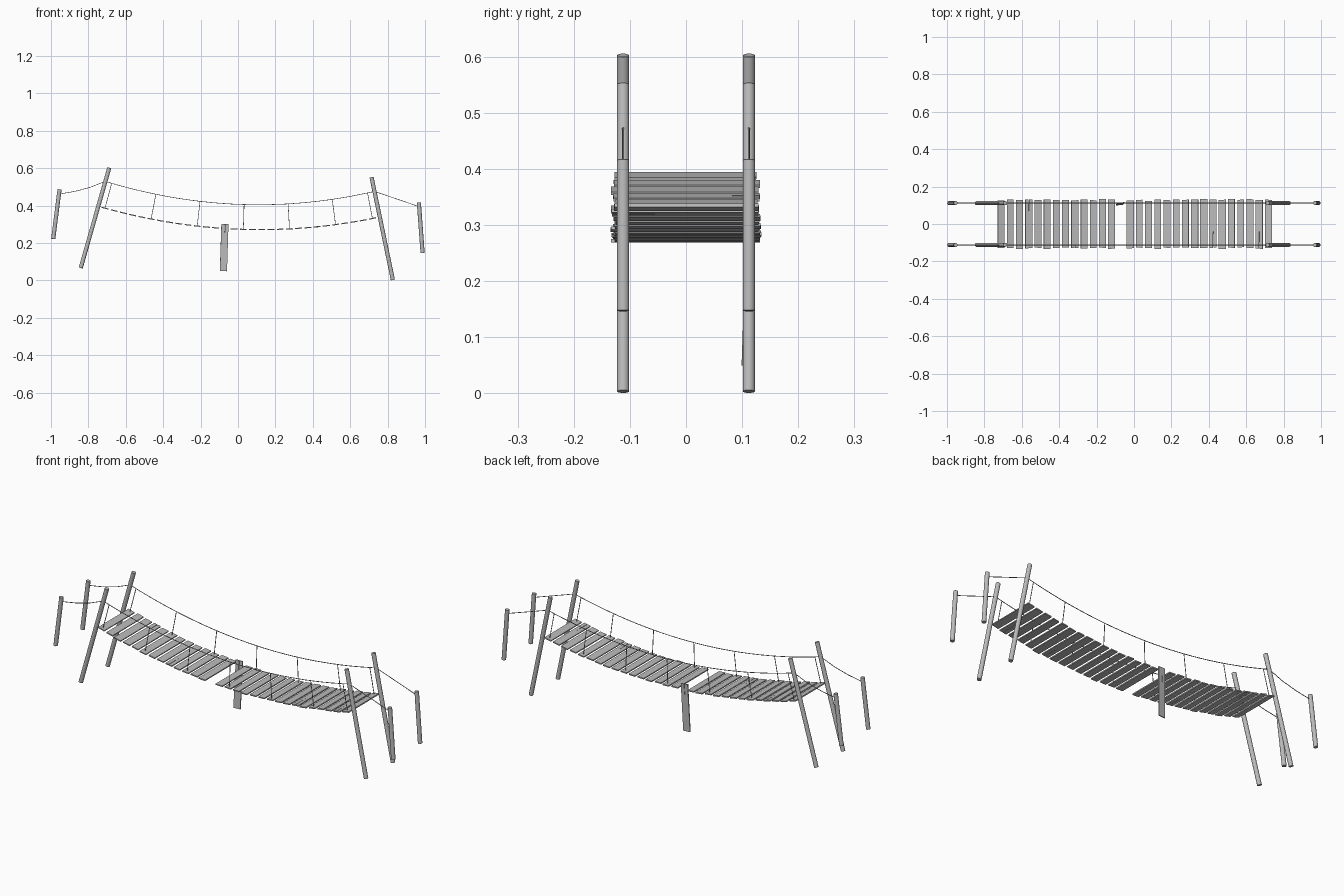
import bpy, bmesh, math, random
from mathutils import Vector, Matrix

random.seed(4)
cube = bpy.data.objects.get("Cube")
if cube:
    bpy.data.objects.remove(cube, do_unlink=True)

SIDE = 0.112          # distance of the posts and ropes from the centre line
SLOTS = 30            # plank positions along the deck
FALLEN = 13           # the plank that has come loose
CRACKS = {3: 1, 8: -1, 23: -1, 28: -1}   # split planks and the end that split

mat = bpy.data.materials.new("weathered grey")
mat.use_nodes = True
grey = (0.5, 0.5, 0.5, 1)
mat.diffuse_color = grey
mat.node_tree.nodes["Principled BSDF"].inputs["Base Color"].default_value = grey


def add_object(name, data):
    obj = bpy.data.objects.new(name, data)
    data.materials.append(mat)
    bpy.context.collection.objects.link(obj)
    return obj


def mesh_object(name, bm):
    bmesh.ops.recalc_face_normals(bm, faces=bm.faces)
    data = bpy.data.meshes.new(name)
    bm.to_mesh(data)
    bm.free()
    return add_object(name, data)


def deck_z(x):
    return 0.272 + 0.166 * (x - 0.12) ** 2


def rail_z(x):
    return 0.405 + 0.186 * (x - 0.11) ** 2


def slot_x(i):
    return -0.711 + 0.0493 * i


def deck_angle(x):
    return math.atan(0.332 * (x - 0.12))


# Round leaning posts with softened ends
def post(name, bottom, top, y, radius=0.011):
    a, b = Vector((bottom[0], y, bottom[1])), Vector((top[0], y, top[1]))
    axis = b - a
    place = Matrix.Translation((a + b) / 2) @ axis.to_track_quat("Z", "Y").to_matrix().to_4x4()
    bm = bmesh.new()
    bmesh.ops.create_cone(bm, cap_ends=True, segments=14, radius1=radius, radius2=radius,
                          depth=axis.length, matrix=place)
    rims = [e for e in bm.edges if any(len(f.verts) > 4 for f in e.link_faces)]
    bmesh.ops.bevel(bm, geom=rims, offset=0.001, segments=1, affect="EDGES")
    obj = mesh_object(name, bm)
    bpy.ops.object.select_all(action="DESELECT")
    obj.select_set(True)
    bpy.context.view_layer.objects.active = obj
    bpy.ops.object.shade_smooth_by_angle(angle=math.radians(35))


# Flat plank with slightly uneven ends and an optional split
def plank(name, place, length=0.258, width=0.038, thick=0.006, crack=0):
    w, h = width / 2, length / 2
    ends = [h + random.uniform(-0.001, 0.001) for _ in range(4)]
    outline = [(-w, -ends[0])]
    if crack < 0:
        outline += [(-0.001, -ends[0]), (0.001, -0.03), (0.002, -ends[1])]
    outline += [(w, -ends[1]), (w, ends[2])]
    if crack > 0:
        outline += [(0.002, ends[2]), (-0.001, 0.05), (-0.001, ends[3])]
    outline.append((-w, ends[3]))
    bm = bmesh.new()
    face = bm.faces.new([bm.verts.new((x, y, -thick / 2)) for x, y in outline])
    solid = bmesh.ops.extrude_face_region(bm, geom=[face])
    bmesh.ops.translate(bm, vec=(0, 0, thick),
                        verts=[v for v in solid["geom"] if isinstance(v, bmesh.types.BMVert)])
    bm.transform(place)
    mesh_object(name, bm)


# Thin round rope through lists of points
def rope(name, lines, radius=0.0018):
    curve = bpy.data.curves.new(name, "CURVE")
    curve.dimensions = "3D"
    curve.bevel_depth = radius
    curve.bevel_resolution = 1
    curve.use_fill_caps = True
    for points in lines:
        spline = curve.splines.new("POLY")
        spline.points.add(len(points) - 1)
        for p, co in zip(spline.points, points):
            p.co = (*co, 1)
    add_object(name, curve)


POSTS = {
    "right_tower_post": ((-0.841, 0.067), (-0.688, 0.603)),
    "left_tower_post": ((0.828, 0.003), (0.714, 0.552)),
    "right_anchor_post": ((-0.988, 0.222), (-0.954, 0.487)),
    "left_anchor_post": ((0.987, 0.147), (0.967, 0.417)),
}

for label, y in (("front", -SIDE), ("back", SIDE)):
    for name, (bottom, top) in POSTS.items():
        post(f"{label}_{name}", bottom, top, y)

    # Handrail rope, tied off at the anchor posts
    main = [-0.71 + 1.44 * i / 28 for i in range(29)]
    rail = [(-0.957, y, 0.462), (-0.87, y, 0.477), (-0.79, y, 0.498)]
    rail += [(x, y, rail_z(x)) for x in main]
    rail.append((0.968, y, 0.395))
    rope(f"{label}_handrail_rope", [rail])

    # Hanger ropes standing square to the deck
    hangers = []
    for i in (0, 5, 10, 15, 20, 25, 29):
        x, tilt = slot_x(i), deck_angle(slot_x(i))
        foot = Vector((x, y, deck_z(x)))
        head = foot + 0.134 * Vector((-math.sin(tilt), 0, math.cos(tilt)))
        head.z = rail_z(head.x)
        hangers.append([foot, head])
    rope(f"{label}_hanger_ropes", hangers)

# Deck planks following the sag
for i in range(SLOTS):
    if i == FALLEN:
        continue
    x = slot_x(i)
    place = (Matrix.Translation((x, random.uniform(-0.003, 0.003), deck_z(x)))
             @ Matrix.Rotation(-deck_angle(x), 4, "Y"))
    plank(f"deck_plank_{i + 1}", place, length=random.uniform(0.252, 0.264),
          width=random.uniform(0.035, 0.039), crack=CRACKS.get(i, 0))

# Loose plank dangling at the back edge
hang = (Matrix.Translation((-0.074, 0.108, 0.175)) @ Matrix.Rotation(math.radians(2), 4, "Y")
        @ Matrix.Rotation(math.radians(5), 4, "Z") @ Matrix.Rotation(math.radians(88), 4, "X"))
plank("hanging_plank", hang, length=0.252, crack=1)
